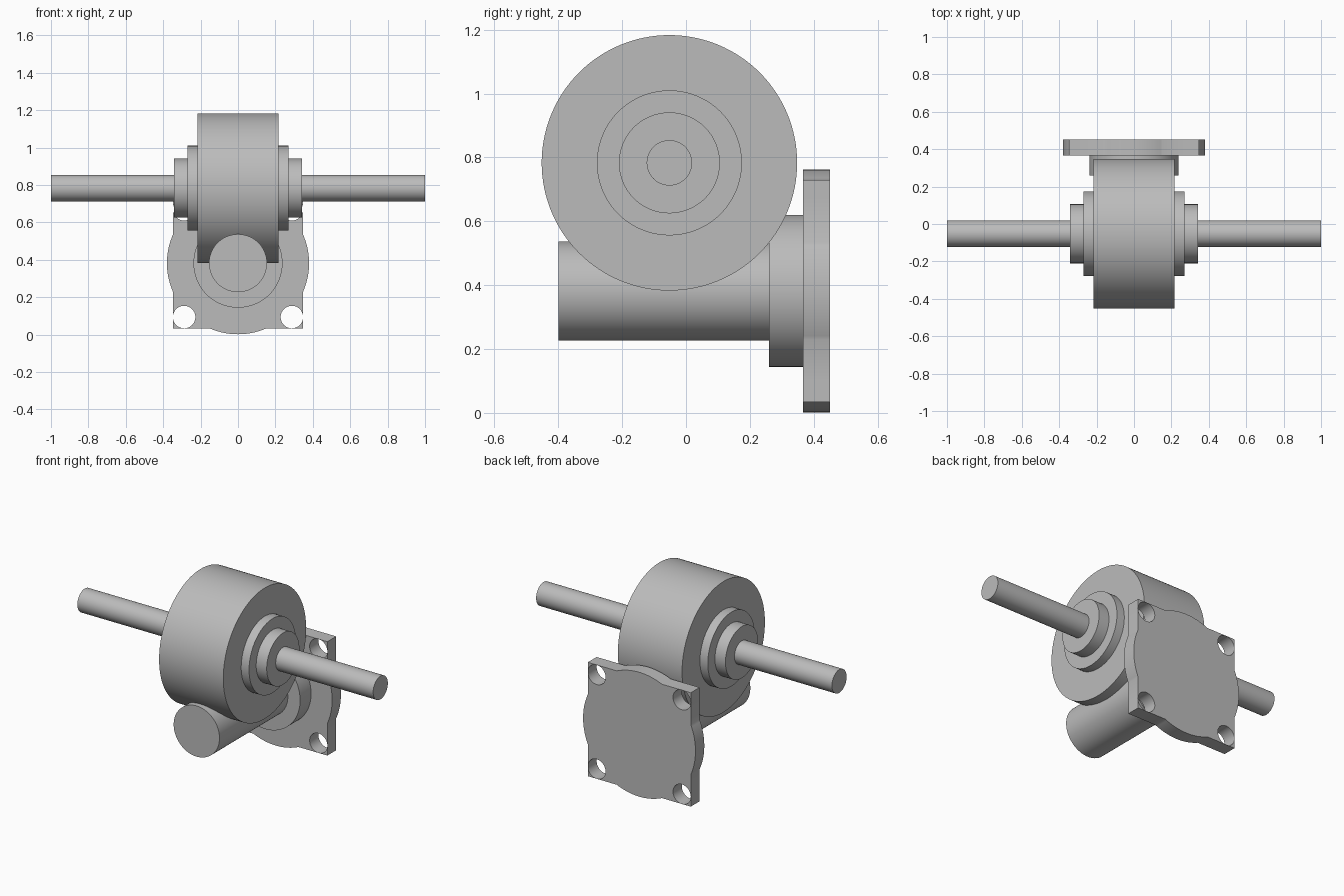
import bpy, bmesh, math
from mathutils import Matrix, Vector

cube = bpy.data.objects.get("Cube")
if cube:
    bpy.data.objects.remove(cube, do_unlink=True)

grey = bpy.data.materials.new("plain_grey")
grey.use_nodes = True
colour = (0.5, 0.5, 0.5, 1)
grey.diffuse_color = colour
grey.node_tree.nodes["Principled BSDF"].inputs["Base Color"].default_value = colour

WHEEL_Y, WHEEL_Z = -0.052, 0.783     # drum axis
MOTOR_Z = 0.382                      # motor and flange axis


def finish(name, bm):
    """Turn a bmesh into a smooth-shaded object."""
    bmesh.ops.recalc_face_normals(bm, faces=bm.faces)
    mesh = bpy.data.meshes.new(name)
    bm.to_mesh(mesh)
    bm.free()
    mesh.materials.append(grey)
    obj = bpy.data.objects.new(name, mesh)
    bpy.context.collection.objects.link(obj)
    return obj


def smooth(obj):
    bpy.ops.object.select_all(action="DESELECT")
    obj.select_set(True)
    bpy.context.view_layer.objects.active = obj
    bpy.ops.object.shade_smooth_by_angle(angle=math.radians(30))


def lathe(name, profile, axis, centre, steps=96):
    """Revolve (position, radius) points about the x or y axis."""
    bm = bmesh.new()
    rings = []
    for pos, r in profile:
        ring = []
        for i in range(steps):
            a = math.tau * i / steps
            u, v = r * math.cos(a), r * math.sin(a)
            p = Vector((pos, u, v)) if axis == "x" else Vector((u, pos, v))
            ring.append(bm.verts.new(p + Vector(centre)))
        rings.append(ring)
    for a, b in zip(rings, rings[1:]):
        for i in range(steps):
            j = (i + 1) % steps
            bm.faces.new((a[i], a[j], b[j], b[i]))
    bm.faces.new(rings[0])
    bm.faces.new(rings[-1])
    return finish(name, bm)


# Drum, stepped bearing bosses and through shaft
axle = (0, WHEEL_Y, WHEEL_Z)
half = [(0.217, 0.4), (0.217, 0.227), (0.27, 0.227), (0.27, 0.158),
        (0.341, 0.158), (0.341, 0.071), (1.0, 0.071)]
profile = [(-x, r) for x, r in reversed(half)] + half
smooth(lathe("drum_and_shaft", profile, "x", axle, 128))

# Motor barrel with its wider collar
barrel = [(-0.4, 0.155), (0.26, 0.155), (0.26, 0.238), (0.366, 0.238)]
smooth(lathe("motor_barrel", barrel, "y", (0, 0, MOTOR_Z)))

# Mounting flange: a square plate merged with a slightly larger disc
FRONT, BACK, SIDE, DISC, HOLE = 0.366, 0.451, 0.348, 0.38, 0.288
bm = bmesh.new()
swing = math.acos(SIDE / DISC)
outline = []
for q in range(4):
    mid = q * math.pi / 2
    for i in range(25):
        a = mid + swing * (i / 12 - 1)
        outline.append((DISC * math.cos(a), DISC * math.sin(a)))
    corner = mid + math.pi / 4
    reach = SIDE * math.sqrt(2)
    outline.append((reach * math.cos(corner), reach * math.sin(corner)))
face = bm.faces.new([bm.verts.new((x, FRONT, MOTOR_Z + z)) for x, z in outline])
solid = bmesh.ops.extrude_face_region(bm, geom=[face])
bmesh.ops.translate(bm, vec=(0, BACK - FRONT, 0),
                    verts=[v for v in solid["geom"] if isinstance(v, bmesh.types.BMVert)])
flange = finish("mounting_flange", bm)

# Four bolt holes
bm = bmesh.new()
for sx in (-1, 1):
    for sz in (-1, 1):
        place = Matrix.Translation((sx * HOLE, 0.41, MOTOR_Z + sz * HOLE))
        bmesh.ops.create_cone(bm, cap_ends=True, segments=48, radius1=0.06,
                              radius2=0.06, depth=0.3,
                              matrix=place @ Matrix.Rotation(math.pi / 2, 4, "X"))
cutter = finish("bolt_hole_cutter", bm)
cutter.hide_render = True
cut = flange.modifiers.new("bolt_holes", "BOOLEAN")
cut.operation = "DIFFERENCE"
cut.solver = "EXACT"
cut.object = cutter
bpy.context.view_layer.objects.active = flange
bpy.ops.object.modifier_apply(modifier=cut.name)
bpy.data.objects.remove(cutter, do_unlink=True)
smooth(flange)
